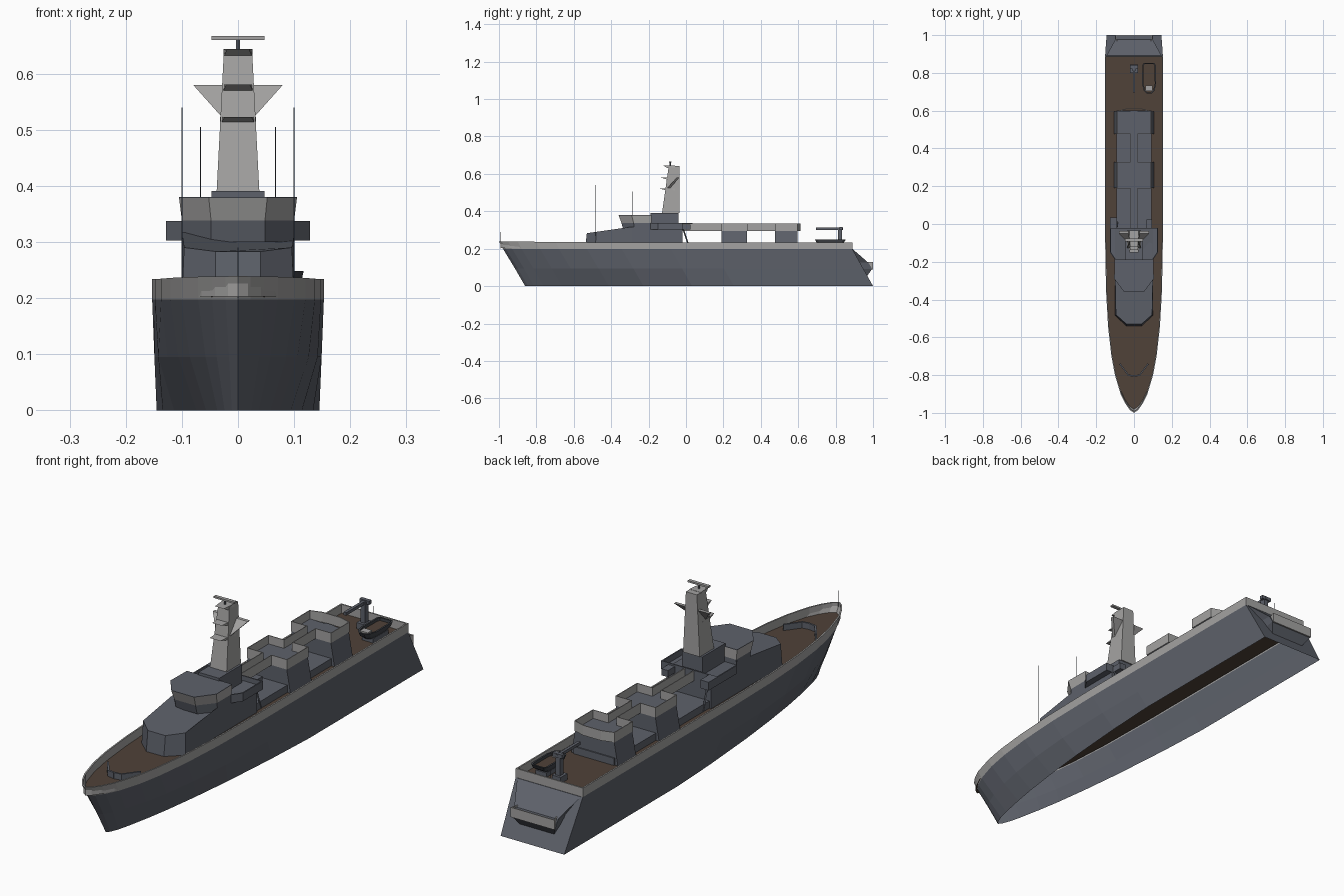
import bpy, bmesh
from mathutils import Vector

if "Cube" in bpy.data.objects:
    bpy.data.objects.remove(bpy.data.objects["Cube"])


def material(name, rgb):
    m = bpy.data.materials.new(name)
    m.diffuse_color = (*rgb, 1)
    m.use_nodes = True
    m.node_tree.nodes["Principled BSDF"].inputs["Base Color"].default_value = m.diffuse_color
    return m


HULL = material("hull grey", (0.11, 0.12, 0.145))
LIGHT = material("light grey", (0.37, 0.365, 0.36))
DECK = material("deck brown", (0.08, 0.054, 0.04))
DARK = material("dark grey", (0.05, 0.055, 0.065))


def finish(name, bm, mats, recalc=True):
    if recalc:
        bmesh.ops.recalc_face_normals(bm, faces=bm.faces)
    me = bpy.data.meshes.new(name)
    bm.to_mesh(me)
    bm.free()
    ob = bpy.data.objects.new(name, me)
    bpy.context.collection.objects.link(ob)
    for m in mats:
        me.materials.append(m)
    return ob


def mirror(ob):
    ob.modifiers.new("mirror", "MIRROR").use_axis = (True, False, False)
    return ob


def loft(name, rings, mats, row_mats=None, tray=None, open_bottom=False):
    """Stack of matching rings, capped; tray=(wall, depth, floor material) hollows the top."""
    bm = bmesh.new()
    rows = [[bm.verts.new(p) for p in r] for r in rings]
    n = len(rings[0])
    for k in range(len(rows) - 1):
        for i in range(n):
            j = (i + 1) % n
            f = bm.faces.new((rows[k][i], rows[k][j], rows[k + 1][j], rows[k + 1][i]))
            f.material_index = row_mats[k] if row_mats else 0
    bottom = bm.faces.new(rows[0][::-1])
    top = bm.faces.new(rows[-1])
    bmesh.ops.recalc_face_normals(bm, faces=bm.faces)
    if tray:
        thick, depth, floor = tray
        top.material_index = row_mats[-1] if row_mats else 0
        bmesh.ops.inset_region(bm, faces=[top], thickness=thick, use_even_offset=True)
        res = bmesh.ops.extrude_face_region(bm, geom=[top])
        verts = [g for g in res["geom"] if isinstance(g, bmesh.types.BMVert)]
        floors = [g for g in res["geom"] if isinstance(g, bmesh.types.BMFace)]
        bmesh.ops.translate(bm, verts=verts, vec=(0, 0, -depth))
        for f in floors:
            f.material_index = floor
        if top.is_valid and top not in floors:
            bm.faces.remove(top)
    if open_bottom:
        bm.faces.remove(bottom)
    return finish(name, bm, mats, recalc=False)


def sym(half, z):
    """Close a starboard outline (front to back) across the centre line."""
    return [(x, y, z) for x, y in half] + [(-x, y, z) for x, y in reversed(half) if x > 1e-6]


def prism(name, half, z0, z1, mat, top=None, tray=None):
    return loft(name, [sym(half, z0), sym(top or half, z1)], [mat, HULL], tray=tray)


def box(name, x0, x1, y0, y1, z0, z1, mat):
    r = [(x0, y0), (x1, y0), (x1, y1), (x0, y1)]
    return loft(name, [[(x, y, z) for x, y in r] for z in (z0, z1)], [mat])


def rod(name, a, b, r, mat, sides=6):
    a, b = Vector(a), Vector(b)
    bm = bmesh.new()
    bmesh.ops.create_cone(bm, cap_ends=True, segments=sides, radius1=r, radius2=r, depth=(b - a).length)
    bm.transform((b - a).to_track_quat("Z", "Y").to_matrix().to_4x4())
    bmesh.ops.translate(bm, verts=bm.verts, vec=(a + b) / 2)
    return finish(name, bm, [mat])


def wall(name, pts, z0, z1, thick, mat):
    """Mirrored upright screen along a path."""
    bm = bmesh.new()
    lo = [bm.verts.new((x, y, z0)) for x, y in pts]
    hi = [bm.verts.new((x, y, z1)) for x, y in pts]
    for i in range(len(pts) - 1):
        bm.faces.new((lo[i], lo[i + 1], hi[i + 1], hi[i]))
    ob = finish(name, bm, [mat])
    s = ob.modifiers.new("thickness", "SOLIDIFY")
    s.thickness, s.offset = thick, 0
    return mirror(ob)


# Hull shell: outlines from waterline to bulwark rail, hollowed to the deck, open underneath
stations = [0, .008, .026, .053, .106, .16, .24, .34, .48, .6, .8, 1]
low = [0, .011, .024, .037, .057, .074, .094, .114, .134, .145, .145, .145]
mid = [0, .016, .038, .058, .086, .106, .126, .142, .149, .149, .149, .149]
high = [0, .022, .046, .071, .101, .12, .137, .148, .153, .153, .153, .153]
rings = []
for z, bow, stern, widths in ((0, -.86, 1, low), (.095, -.915, .947, mid),
                              (.197, -.977, .89, high), (.234, -1, .89, high)):
    half = [(w, bow + s * (stern - bow)) for s, w in zip(stations, widths)]
    rings.append(sym(half, z))
rings[-1] = [(x, y, z + .005 * max(0, -y - .5) * 2) for x, y, z in rings[-1]]
loft("hull", rings, [HULL, LIGHT, DECK], row_mats=[0, 0, 1], tray=(.006, .036, 2), open_bottom=True)

# Stern block narrowing to a small platform with light sides
loft("stern_block", [sym([(.07, .95), (.075, .966)], .05), sym([(.09, .93), (.1, .995)], .092),
                     sym([(.1, .92), (.1, .975)], .125), sym([(.14, .87), (.145, .892)], .197)], [HULL])
prism("stern_platform", [(.09, .965), (.1, 1)], .09, .13, LIGHT, tray=(.004, .006, 1))
rod("bow_staff", (0, -.99, .2), (0, -.99, .29), .001, HULL)
rod("stern_staff", (0, .885, .2), (0, .885, .265), .001, HULL)

# Breakwater on the foredeck
wall("breakwater", [(0, -.805), (.03, -.8), (.075, -.74)], .2, .226, .008, HULL)

# Forward deckhouse with a chamfered nose and rising roof
base = sym([(.04, -.54), (.1, -.485), (.1, -.29), (.1, -.02)], .199)
roof = sym([(.04, -.53), (.096, -.48), (.1, -.29), (.1, -.02)], 0)
roof = [(x, y, .283 + max(0, min(1, (y + .53) / .24)) * .034) for x, y, _ in roof]
loft("deckhouse", [base, roof], [HULL])

# Bridge
bridge_low = [(.048, -.345), (.1, -.28), (.1, -.185)]
bridge_top = [(.052, -.36), (.105, -.29), (.103, -.185)]
prism("bridge_base", [(.048, -.335), (.1, -.275), (.1, -.185)], .3, .338, HULL, top=bridge_low)
prism("bridge_house", bridge_low, .338, .378, LIGHT, top=bridge_top)
prism("bridge_roof", bridge_top, .378, .38, HULL)

# Bridge wings and the mast base behind the bridge
prism("bridge_wings", [(.1, -.19), (.128, -.15), (.128, -.02)], .303, .337, HULL, tray=(.005, .025, 1))
prism("mast_base", [(.047, -.19), (.047, -.04)], .305, .391, HULL)
box("port_wing_step", -.128, -.09, -.02, .035, .303, .337, HULL)
box("starboard_wing_step", .065, .095, -.02, .025, .303, .33, HULL)
mirror(rod("wing_strut", (.09, -.015, .305), (.09, .02, .2), .004, HULL, 4))

# Mast, raked crosstrees, forward platforms and radar
prism("mast", [(.038, -.128), (.038, -.035)], .391, .643, LIGHT, top=[(.025, -.092), (.025, -.035)])
prism("crosstrees", [(.03, -.1), (.03, -.085)], .524, .58, LIGHT, top=[(.08, -.05), (.08, -.036)])
for i, (z, w, y) in enumerate(((.521, .032, -.15), (.579, .028, -.138), (.642, .026, -.122))):
    prism(f"mast_platform_{i + 1}", [(w * .95, -.1), (w, -.06)], z - .01, z + .002, LIGHT,
          top=[(w * .75, y), (w, -.06)])
rod("radar_post", (0, -.085, .64), (0, -.085, .662), .004, HULL)
box("radar_bar", -.047, .047, -.092, -.078, .66, .667, LIGHT)

# Whip aerials
mirror(rod("tall_aerial", (.1, -.485, .2), (.1, -.485, .54), .0007, HULL, 4))
mirror(rod("short_aerial", (.067, -.285, .37), (.067, -.285, .505), .0007, HULL, 4))

# Midship plinth, two tapered blocks and the raised walkway
prism("midship_plinth", [(.092, -.03), (.092, .6)], .2, .23, HULL)
for name, y0, y1 in (("forward_block", .19, .327), ("aft_block", .477, .595)):
    prism(name, [(.106, y0), (.106, y1)], .2, .3, HULL, top=[(.088, y0), (.088, y1)])
prism("walkway_floor", [(.02, -.02), (.02, .6)], .294, .3, HULL)
wall("walkway_screens", [(.02, -.02), (.02, .19), (.09, .19), (.09, .327), (.02, .327), (.02, .477),
                         (.09, .477), (.09, .595), (.04, .61), (0, .61)], .294, .335, .004, LIGHT)

# Ship's boat on its cradle
outline = [(.012, .69), (.028, .705), (.037, .74), (.036, .84), (.028, .853)]
boat_rings = [[(x * k + .08, .77 + (y - .77) * k, z) for x, y, z in sym(outline, z)]
              for k, z in ((.6, .215), (.9, .232), (1, .248))]
loft("boat", boat_rings, [DARK, DECK], tray=(.007, .012, 1))
box("boat_cradle", .055, .105, .73, .83, .2, .218, HULL)
box("boat_foredeck", .062, .098, .705, .733, .235, .25, LIGHT)

# Deck crane
prism("crane_foot", [(.02, .8), (.02, .845)], .2, .225, HULL)
prism("crane_post", [(.01, .812), (.01, .835)], .22, .31, HULL)
prism("crane_arm", [(.006, .695), (.006, .84)], .3, .312, HULL)
prism("crane_head", [(.022, .822), (.022, .838)], .3, .315, HULL)
